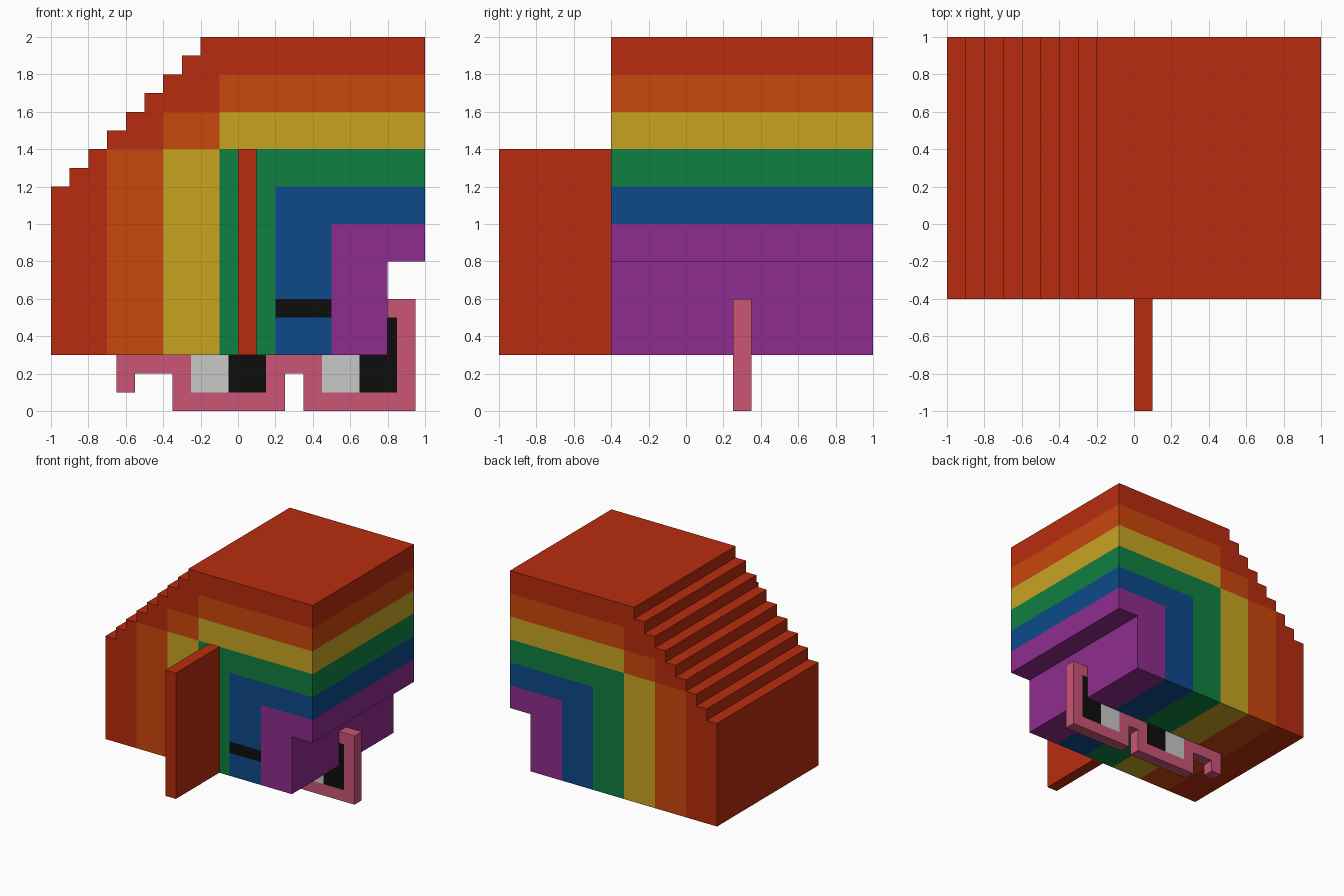
import bpy, bmesh

if "Cube" in bpy.data.objects:
    bpy.data.objects.remove(bpy.data.objects["Cube"])

# Flat colours, given as sRGB hex and stored linear
HEX = {"red": "B82C0E", "orange": "C9470C", "yellow": "C8A422", "green": "0F8041",
       "blue": "0D4A8B", "purple": "8F2C8E", "black": "0D0D0D", "light grey": "C8C8C8",
       "pink": "CB5576"}


def linear(c):
    return c / 12.92 if c <= 0.04045 else ((c + 0.055) / 1.055) ** 2.4


MATS = {}
for name, h in HEX.items():
    m = bpy.data.materials.new(name)
    m.diffuse_color = [linear(int(h[i:i + 2], 16) / 255) for i in (0, 2, 4)] + [1]
    m.use_nodes = True
    m.node_tree.nodes["Principled BSDF"].inputs["Base Color"].default_value = m.diffuse_color
    MATS[name] = m


def block_solid(name, xs, zs, y0, y1, colour, front_colour=None):
    """Extrude a blocky x-z picture along y; colour(x, z) is None where empty."""
    bm = bmesh.new()
    slots = []

    def quad(pts, col):
        if col not in slots:
            slots.append(col)
        bm.faces.new([bm.verts.new(p) for p in pts]).material_index = slots.index(col)

    def cell(i, j):
        if 0 <= i < len(xs) - 1 and 0 <= j < len(zs) - 1:
            return colour((xs[i] + xs[i + 1]) / 2, (zs[j] + zs[j + 1]) / 2)

    for i in range(len(xs) - 1):
        for j in range(len(zs) - 1):
            c = cell(i, j)
            if c is None:
                continue
            a, b, d, e = xs[i], xs[i + 1], zs[j], zs[j + 1]
            f = (front_colour and front_colour((a + b) / 2, (d + e) / 2)) or c
            quad([(a, y0, d), (b, y0, d), (b, y0, e), (a, y0, e)], f)
            quad([(a, y1, d), (a, y1, e), (b, y1, e), (b, y1, d)], c)
            for di, dj, p, q in ((-1, 0, (a, e), (a, d)), (1, 0, (b, d), (b, e)),
                                 (0, -1, (a, d), (b, d)), (0, 1, (b, e), (a, e))):
                if cell(i + di, j + dj) is None:
                    quad([(p[0], y0, p[1]), (p[0], y1, p[1]),
                          (q[0], y1, q[1]), (q[0], y0, q[1])], c)
    bmesh.ops.remove_doubles(bm, verts=bm.verts, dist=1e-4)
    bmesh.ops.recalc_face_normals(bm, faces=bm.faces)
    bmesh.ops.dissolve_limit(bm, angle_limit=0.01, verts=bm.verts, edges=bm.edges,
                             delimit={'MATERIAL'})
    me = bpy.data.meshes.new(name)
    bm.to_mesh(me)
    bm.free()
    for s in slots:
        me.materials.append(MATS[s])
    ob = bpy.data.objects.new(name, me)
    bpy.context.collection.objects.link(ob)
    return ob


# Rainbow body: each band fills everything right of x and below z, later ones on top
BANDS = [(-0.7, 1.4, "orange"), (-0.4, 1.6, "orange"), (-0.1, 1.8, "orange"),
         (-0.4, 1.4, "yellow"), (-0.1, 1.6, "yellow"), (-0.1, 1.4, "green"),
         (0.2, 1.2, "blue"), (0.5, 1.0, "purple")]


def body_colour(x, z):
    steps = int((x + 1) * 10 + 1e-6)
    if z > 1.2 + 0.1 * steps or (x > 0.8 and z < 0.8):
        return None
    col = "red"
    for bx, bz, c in BANDS:
        if x > bx and z < bz:
            col = c
    return col


def mouth(x, z):
    return "black" if 0.2 < x < 0.5 and 0.5 < z < 0.6 else None


tenths = lambda a, b: [k / 10 for k in range(a, b + 1)]
block_solid("rainbow_body", tenths(-10, 10), tenths(3, 20), -0.4, 1.0, body_colour, mouth)

# Upright fin on the front
block_solid("front_fin", [0, 0.1], [0.3, 1.4], -1.0, -0.4, lambda x, z: "red")

# Glasses: two square frames, a bridge and a hooked arm
Y0, Y1 = 0.25, 0.35
LENSES = (-0.05, 0.65)


def frame_colour(x, z):
    for cx in LENSES:
        if abs(x - cx) < 0.3:
            return None if abs(x - cx) < 0.2 and 0.1 < z < 0.5 else "pink"
    if 0.2 < z < 0.3 or (x < -0.55 and 0.1 < z < 0.3):
        return "pink"


gx = [-0.65 + 0.1 * k for k in range(17)]
block_solid("glasses_frame", gx, tenths(0, 6), Y0, Y1, frame_colour)
for side, cx in zip(("left", "right"), LENSES):
    block_solid(side + "_lens", [cx - 0.2, cx, cx + 0.2], [0.1, 0.5], Y0, Y1,
                lambda x, z: "light grey" if x < cx else "black")
